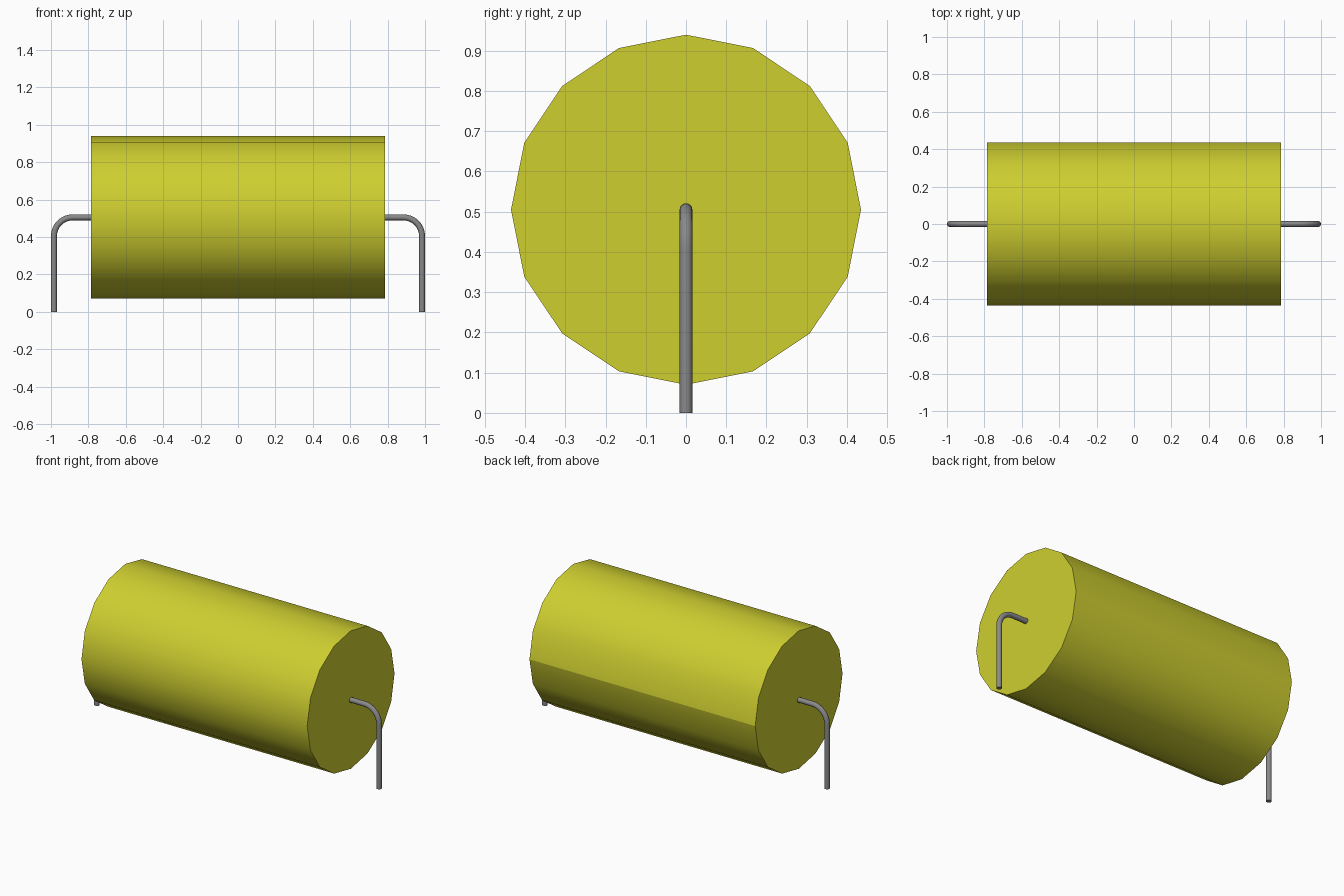
import bpy
import math

cube = bpy.data.objects.get("Cube")
if cube:
    bpy.data.objects.remove(cube, do_unlink=True)

AXIS_Z = 0.505       # height of the body axis
BODY_R = 0.435
BODY_HALF = 0.787
LEAD_R = 0.016
LEAD_X = 0.984       # centre line of the vertical legs
BEND_R = 0.10


def material(name, rgb):
    mat = bpy.data.materials.new(name)
    mat.use_nodes = True
    color = (*rgb, 1.0)
    mat.diffuse_color = color
    mat.node_tree.nodes["Principled BSDF"].inputs["Base Color"].default_value = color
    return mat


yellow = material("yellow_coating", (0.62, 0.62, 0.03))
grey = material("grey_metal", (0.25, 0.25, 0.25))


def finish(obj, mat):
    bpy.ops.object.select_all(action="DESELECT")
    obj.select_set(True)
    bpy.context.view_layer.objects.active = obj
    bpy.ops.object.shade_smooth_by_angle(angle=math.radians(40))
    obj.data.materials.clear()
    obj.data.materials.append(mat)


# Body: sixteen-sided cylinder lying along x
bpy.ops.mesh.primitive_cylinder_add(vertices=16, radius=BODY_R, depth=2 * BODY_HALF,
                                    location=(0, 0, AXIS_Z), rotation=(0, math.pi / 2, 0))
body = bpy.context.object
body.name = "body"
bpy.ops.object.transform_apply(location=False, rotation=True, scale=False)
finish(body, yellow)

# Hard shading seam along the back of the body
verts = body.data.vertices
for edge in body.data.edges:
    if all(verts[i].co.y > BODY_R - 0.001 for i in edge.vertices):
        edge.use_edge_sharp = True


# Wire leads: straight out of the end, a rounded bend, then down to the ground
def lead(name, side):
    cx, cz = LEAD_X - BEND_R, AXIS_Z - BEND_R
    path = [(BODY_HALF - 0.03, AXIS_Z)]
    for i in range(9):
        a = math.pi / 2 * (1 - i / 8)
        path.append((cx + BEND_R * math.cos(a), cz + BEND_R * math.sin(a)))
    path.append((LEAD_X, 0))

    curve = bpy.data.curves.new(name, "CURVE")
    curve.dimensions = "3D"
    curve.bevel_depth = LEAD_R
    curve.bevel_resolution = 6
    curve.use_fill_caps = True
    spline = curve.splines.new("POLY")
    spline.points.add(len(path) - 1)
    for point, (x, z) in zip(spline.points, path):
        point.co = (side * x, 0, z, 1)

    obj = bpy.data.objects.new(name, curve)
    bpy.context.collection.objects.link(obj)
    bpy.ops.object.select_all(action="DESELECT")
    obj.select_set(True)
    bpy.context.view_layer.objects.active = obj
    bpy.ops.object.convert(target="MESH")
    finish(bpy.context.object, grey)


lead("left_lead", 1)
lead("right_lead", -1)
